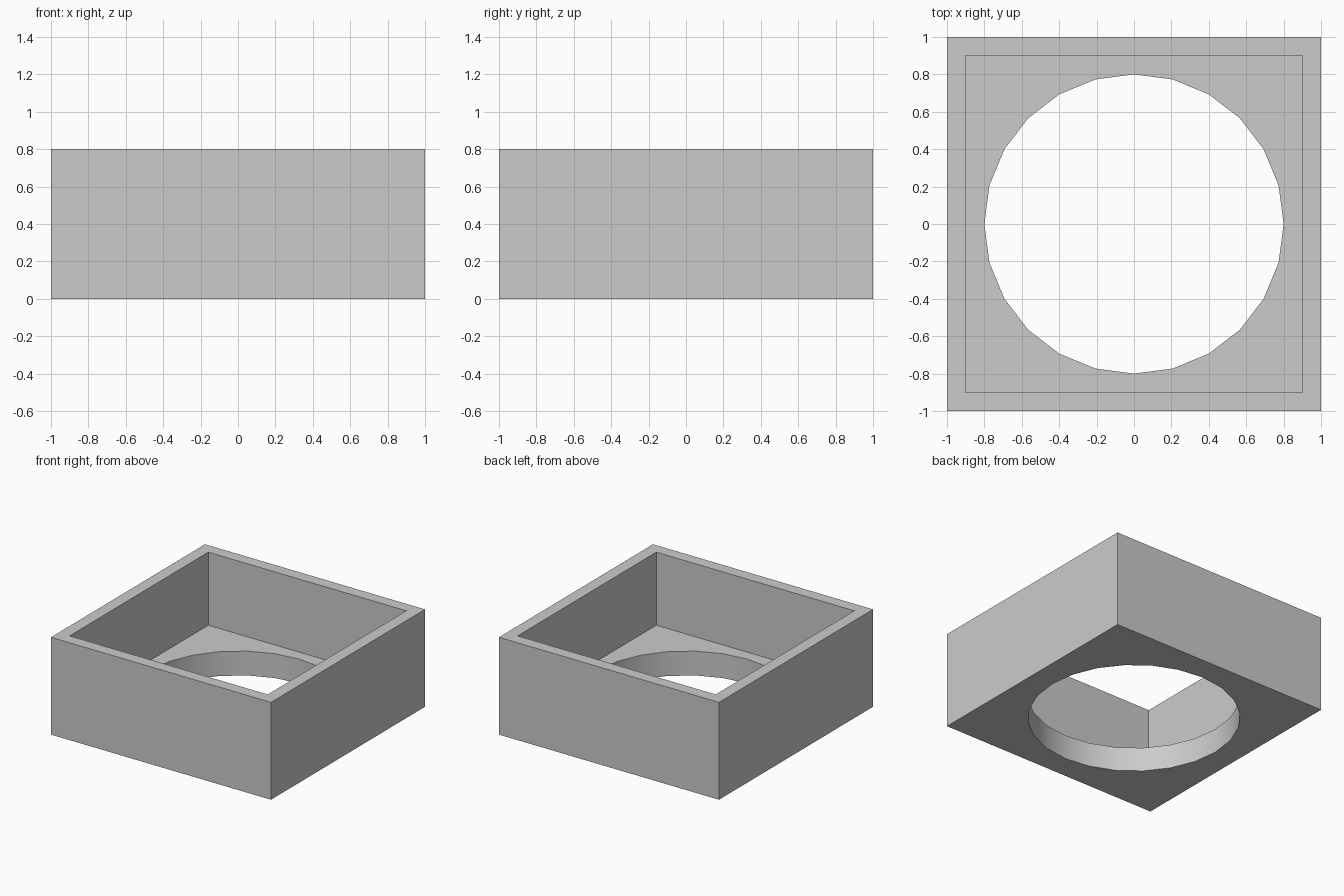
import bpy
import bmesh
import math

default = bpy.data.objects.get("Cube")
if default:
    bpy.data.objects.remove(default, do_unlink=True)

HALF, INNER, RADIUS = 1.0, 0.9, 0.8
HEIGHT, FLOOR, SIDES = 0.8, 0.2, 24

grey = bpy.data.materials.new("light_grey")
grey.use_nodes = True
colour = (0.6, 0.6, 0.6, 1)
grey.diffuse_color = colour
grey.node_tree.nodes["Principled BSDF"].inputs["Base Color"].default_value = colour

bm = bmesh.new()


def square_point(angle, half):
    """Point on a square outline in the given direction."""
    c, s = math.cos(angle), math.sin(angle)
    k = half / max(abs(c), abs(s))
    return c * k, s * k


def ring(z, half=None):
    """Loop of vertices round a square, or round the hole if no size is given."""
    verts = []
    for i in range(SIDES):
        a = math.tau * i / SIDES
        x, y = square_point(a, half) if half else (RADIUS * math.cos(a), RADIUS * math.sin(a))
        verts.append(bm.verts.new((x, y, z)))
    return verts


# Closed profile: underside, outer wall, rim, inner wall, floor, hole wall
loops = [ring(0), ring(0, HALF), ring(HEIGHT, HALF),
         ring(HEIGHT, INNER), ring(FLOOR, INNER), ring(FLOOR)]
for n, lower in enumerate(loops):
    upper = loops[(n + 1) % len(loops)]
    for i in range(SIDES):
        j = (i + 1) % SIDES
        face = bm.faces.new((lower[i], lower[j], upper[j], upper[i]))
        face.smooth = n == len(loops) - 1

bmesh.ops.recalc_face_normals(bm, faces=bm.faces)

# Keep every corner crisp while the hole wall stays smooth
for edge in bm.edges:
    edge.smooth = edge.calc_face_angle(0) < math.radians(30)

mesh = bpy.data.meshes.new("open_box")
bm.to_mesh(mesh)
bm.free()
mesh.materials.append(grey)
box = bpy.data.objects.new("open_box_with_round_hole", mesh)
bpy.context.collection.objects.link(box)
